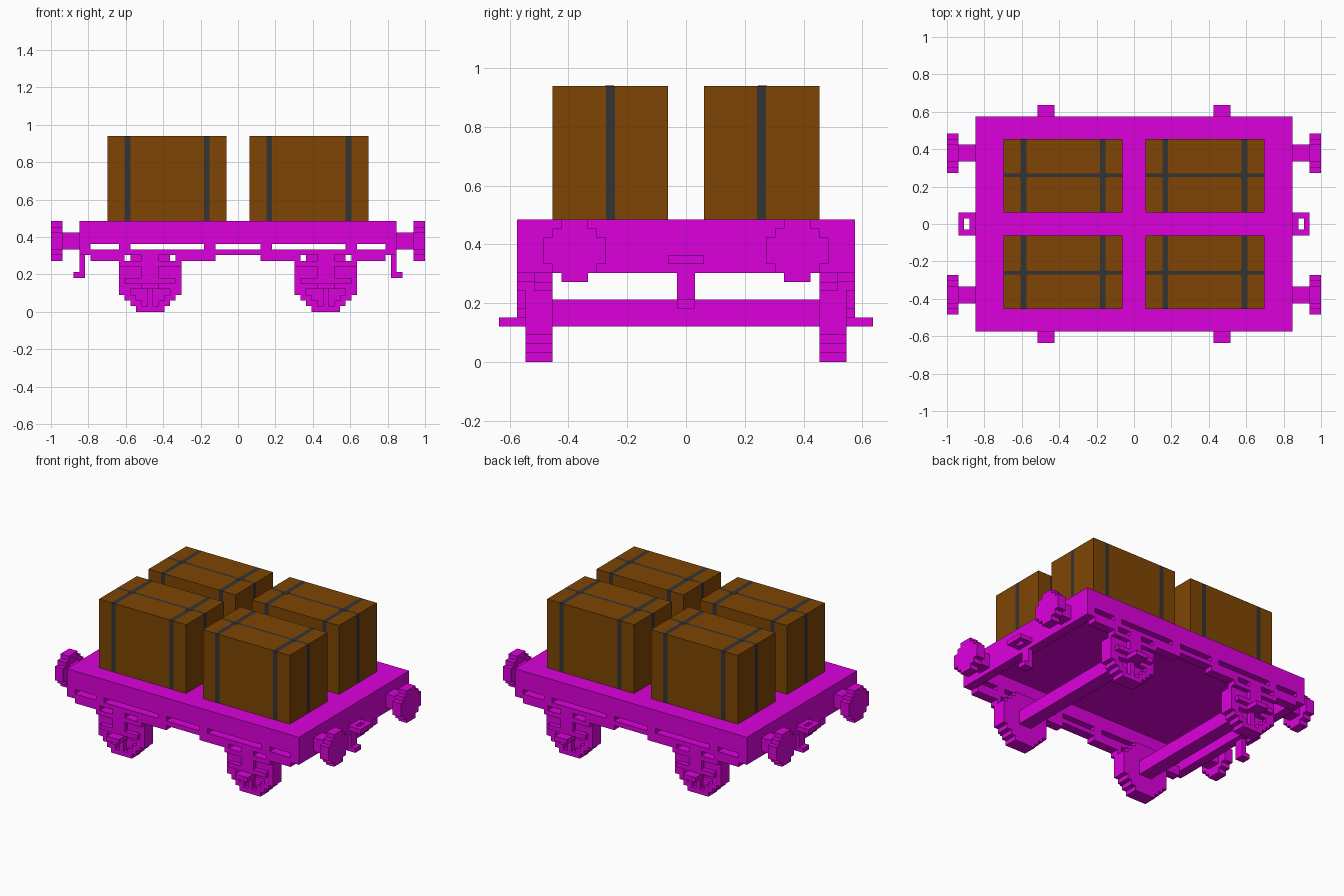
import bpy, bmesh
from mathutils import Vector

if "Cube" in bpy.data.objects:
    bpy.data.objects.remove(bpy.data.objects["Cube"], do_unlink=True)

U = 2 / 66  # block size: the wagon is 66 blocks long


def material(name, rgb):
    m = bpy.data.materials.new(name)
    m.use_nodes = True
    m.diffuse_color = (*rgb, 1)
    m.node_tree.nodes["Principled BSDF"].inputs["Base Color"].default_value = (*rgb, 1)
    return m


MAGENTA = material("magenta", (0.72, 0.0, 0.72))
BROWN = material("crate brown", (0.21, 0.060, 0.001))
STRAP = material("strap grey", (0.034, 0.034, 0.036))


def finish(name, bm, mats):
    bmesh.ops.recalc_face_normals(bm, faces=bm.faces)
    me = bpy.data.meshes.new(name)
    bm.to_mesh(me)
    bm.free()
    for m in mats:
        me.materials.append(m)
    ob = bpy.data.objects.new(name, me)
    bpy.context.scene.collection.objects.link(ob)
    return ob


def add_box(bm, x0, x1, y0, y1, z0, z1, sx=1, sy=1):
    """Box between two corners in blocks, mirrored by the signs sx and sy."""
    vs = bmesh.ops.create_cube(bm, size=1)["verts"]
    for v in vs:
        v.co = Vector(((x0 + (v.co.x + .5) * (x1 - x0)) * sx * U,
                       (y0 + (v.co.y + .5) * (y1 - y0)) * sy * U,
                       (z0 + (v.co.z + .5) * (z1 - z0)) * U))


def boxes(name, parts, sx=1, sy=1):
    bm = bmesh.new()
    for p in parts:
        add_box(bm, *p, sx, sy)
    return finish(name, bm, [MAGENTA])


def stepped_disc(name, rows, place, depth):
    """Stepped round plate: row widths from the bottom up, extruded along depth."""
    side = []
    for i, w in enumerate(rows):
        for p in ((w / 2, i), (w / 2, i + 1)):
            if len(side) > 1 and side[-1][0] == p[0] == side[-2][0]:
                side.pop()
            side.append(p)
    outline = side + [(-a, b) for a, b in reversed(side)]
    bm = bmesh.new()
    face = bm.faces.new([bm.verts.new(place(a, b) * U) for a, b in outline])
    ext = bmesh.ops.extrude_face_region(bm, geom=[face])["geom"]
    bmesh.ops.translate(bm, vec=Vector(depth) * U,
                        verts=[g for g in ext if isinstance(g, bmesh.types.BMVert)])
    return finish(name, bm, [MAGENTA])


# Thin deck with end walls around a hollow underside
boxes("deck", [(-28, 28, -19, 19, 15, 16)])
for sx, end in ((1, "left"), (-1, "right")):
    boxes(f"{end}_end_wall", [(26, 28, -19, 19, 10, 15)], sx)

# Slotted side rails with lower spring beams
for sy, side in ((-1, "front"), (1, "back")):
    rail = [(-26, 26, 17, 19, 10, 11), (-26, 26, 17, 19, 12, 15)]
    for s in (1, -1):
        for a, b in ((19, 21), (4, 6)):
            rail.append((min(s * a, s * b), max(s * a, s * b), 17, 19, 11, 12))
        for a, b in ((20, 26), (4, 11)):
            rail.append((min(s * a, s * b), max(s * a, s * b), 17, 19, 9, 10))
    boxes(f"{side}_side_rail", rail, 1, sy)

C = 15.5   # axle position along the wagon
for sx, end in ((1, "left"), (-1, "right")):
    # Axle
    boxes(f"{end}_axle", [(C - 1.5, C + 1.5, -15, 15, 4, 7)], sx)

    for sy, side in ((-1, "front"), (1, "back")):
        # Wheel
        stepped_disc(f"{side}_{end}_wheel", [5, 7, 9, 11, 11, 11, 11, 11, 9, 7, 5],
                     lambda a, b: Vector((sx * C + a, sy * 15, b)), (0, sy * 2, 0))
        # Raised wheel face: full upper half, stepped rim and centre rib below
        face = [(C - 5.5, C + 5.5, 17, 18, 4, 8),
                (C - 2.5, C + 2.5, 17, 18, 0, 1),
                (C - .5, C + .5, 17, 18, 1, 4)]
        for row in (1, 2, 3):
            for s in (1, -1):
                a, b = C + s * (row + .5), C + s * (row + 2.5)
                face.append((min(a, b), max(a, b), 17, 18, row, row + 1))
        boxes(f"{side}_{end}_wheel_face", face, sx, sy)
        # Axle guard, bearing box and step
        boxes(f"{side}_{end}_axle_guard", [
            (C - 5.5, C + 5.5, 17, 19, 8, 9),
            (C - 1.5, C + 1.5, 18, 19, 5, 8),
            (C - 1.5, C + 1.5, 17, 19, 9, 10),
            (C - 4.5, C - 1.5, 18, 19, 5, 6),
            (C + 1.5, C + 4.5, 18, 19, 5, 6)], sx, sy)
        boxes(f"{side}_{end}_step", [(C - 1.5, C + 1.5, 18, 21, 4, 5)], sx, sy)

        # Buffer shank and head
        boxes(f"{side}_{end}_buffer_shank", [(28, 31, 11, 14, 11, 14)], sx, sy)
        stepped_disc(f"{side}_{end}_buffer_head", [3, 5, 7, 7, 7, 5, 3],
                     lambda a, b: Vector((sx * 31, sy * 12.5 + a, 9 + b)), (sx * 2, 0, 0))

    # Coupling ring and hanging hook
    boxes(f"{end}_coupling_ring", [
        (28, 29, -2, 2, 11, 12), (30, 31, -2, 2, 11, 12),
        (29, 30, 1, 2, 11, 12), (29, 30, -2, -1, 11, 12)], sx)
    boxes(f"{end}_coupling_hook", [
        (27, 28, -1, 1, 6, 10), (28, 29, -1, 1, 6, 7)], sx)


# Crates with inset strap bands and small crossing knots
XS = ((5, 6), (19, 20))     # cross straps, in blocks
YS = (8, 9)                 # long strap on the crate ends
YT = (8.3, 8.9)             # narrower long strap on the top


def crate(name, sx, sy):
    bm = bmesh.new()
    add_box(bm, 2, 23, 2, 15, 16, 31, sx, sy)
    cuts = [(0, sx * v) for pair in XS for v in pair]
    cuts += [(1, sy * v) for v in YS + YT]
    for axis, v in cuts:
        n = Vector((0, 0, 0))
        n[axis] = 1
        bmesh.ops.bisect_plane(bm, geom=bm.verts[:] + bm.edges[:] + bm.faces[:],
                               plane_co=n * v * U, plane_no=n)
    bm.normal_update()
    for f in bm.faces:
        c = f.calc_center_median() / U
        x, y = abs(c.x), abs(c.y)
        across = any(a < x < b for a, b in XS)
        flat = abs(f.normal.z) > .5
        lo, hi = YT if flat else YS
        along = lo < y < hi
        is_end = abs(f.normal.x) > .5
        f.material_index = int((across and not is_end) or
                               (along and (flat or is_end)))
    finish(name, bm, [BROWN, STRAP])
    knots = bmesh.new()
    for a, b in XS:
        m = (a + b) / 2
        add_box(knots, m - .7, m + .7, 8.1, 9.1, 31, 31.03, sx, sy)
    finish(name + "_knots", knots, [STRAP])


for sx, end in ((1, "left"), (-1, "right")):
    for sy, side in ((-1, "front"), (1, "back")):
        crate(f"{side}_{end}_crate", sx, sy)
